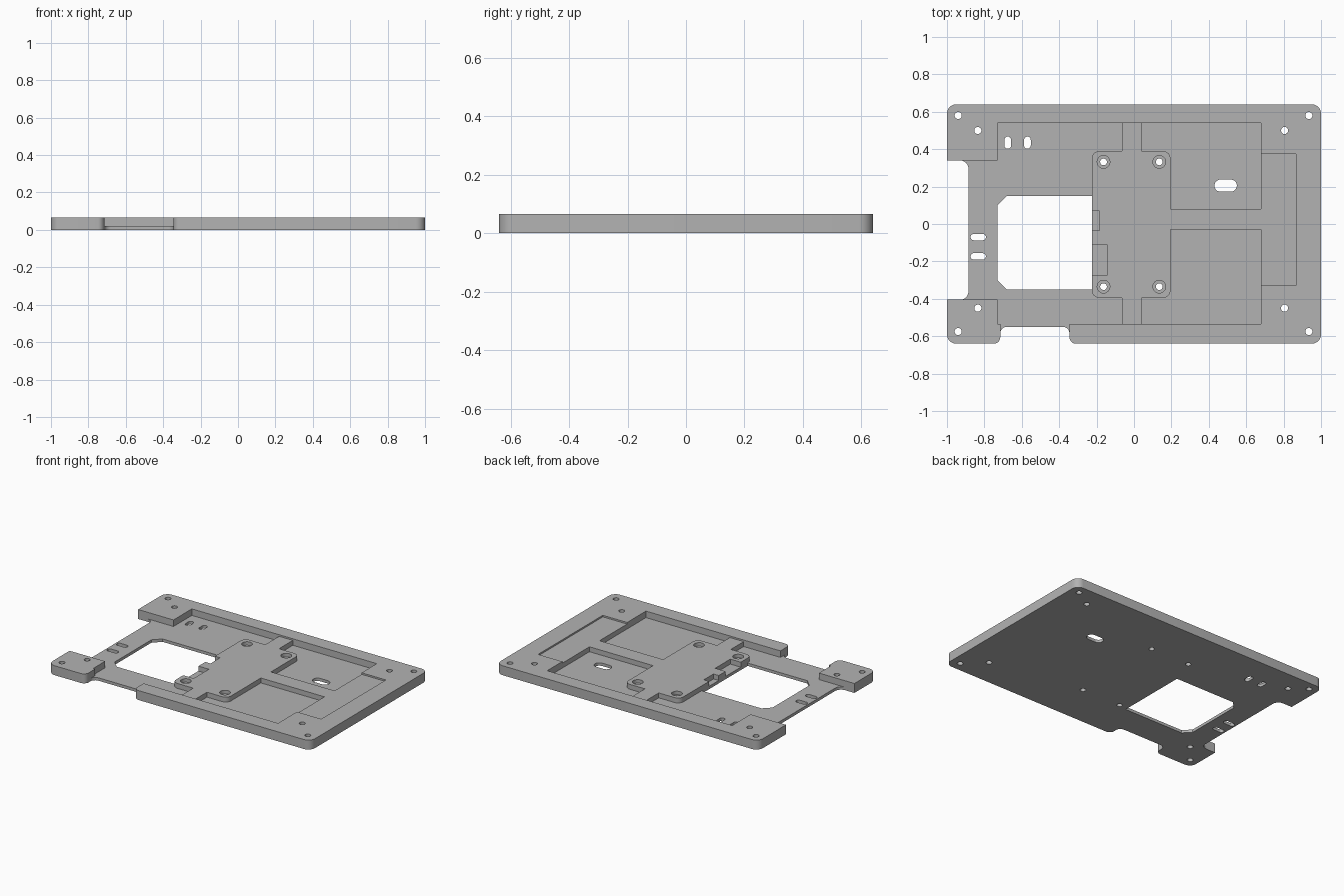
import bpy, bmesh
from math import sin, cos, pi, radians
from mathutils import Vector

cube = bpy.data.objects.get("Cube")
if cube:
    bpy.data.objects.remove(cube, do_unlink=True)

TOP, STEP, FLOOR = 0.065, 0.054, 0.02

grey = bpy.data.materials.new("plain_grey")
grey.use_nodes = True
grey.diffuse_color = (0.45, 0.45, 0.45, 1)
grey.node_tree.nodes["Principled BSDF"].inputs["Base Color"].default_value = grey.diffuse_color


def fillet(corners, segments=8):
    """Round the right-angled corners of an outline given as (x, y, radius)."""
    pts = []
    for i, (x, y, r) in enumerate(corners):
        p = Vector((x, y))
        if r == 0:
            pts.append(p)
            continue
        a = (Vector(corners[i - 1][:2]) - p).normalized() * r
        b = (Vector(corners[(i + 1) % len(corners)][:2]) - p).normalized() * r
        for k in range(segments + 1):
            t = pi / 2 * k / segments
            pts.append(p + a * (1 - sin(t)) + b * (1 - cos(t)))
    return pts


def prism(name, pts, z0, z1):
    """Extrude a counter-clockwise outline between two heights."""
    bm = bmesh.new()
    face = bm.faces.new([bm.verts.new((p[0], p[1], z0)) for p in pts])
    top = bmesh.ops.extrude_face_region(bm, geom=[face])["geom"]
    bmesh.ops.translate(bm, vec=(0, 0, z1 - z0),
                        verts=[g for g in top if isinstance(g, bmesh.types.BMVert)])
    bmesh.ops.recalc_face_normals(bm, faces=bm.faces)
    mesh = bpy.data.meshes.new(name)
    bm.to_mesh(mesh)
    bm.free()
    mesh.materials.append(grey)
    obj = bpy.data.objects.new(name, mesh)
    bpy.context.collection.objects.link(obj)
    return obj


def rect(x0, x1, y0, y1):
    return [(x0, y0), (x1, y0), (x1, y1), (x0, y1)]


def slot(x, y, length, width):
    """Round-ended slot; a negative length runs along y; equal sizes give a circle."""
    r, half, n = width / 2, (abs(length) - width) / 2, 12
    pts = []
    for side in (1, -1):
        for k in range(n + (half > 0)):
            t = pi * k / n - pi / 2
            pts.append((side * (half + r * cos(t)), side * r * sin(t)))
    return [(x - v, y + u) if length < 0 else (x + u, y + v) for u, v in pts]


def combine(target, other, operation):
    bpy.context.view_layer.objects.active = target
    mod = target.modifiers.new(operation, 'BOOLEAN')
    mod.operation, mod.solver, mod.object = operation, 'EXACT', other
    bpy.ops.object.modifier_apply(modifier=mod.name)
    bpy.data.objects.remove(other, do_unlink=True)


def cut(target, pts, z0, z1=0.2):
    combine(target, prism("cutter", pts, z0, z1), 'DIFFERENCE')


# Plate blank with the side and front cutouts
plate = prism("mounting_plate", fillet([
    (-1, -.64, .05), (-.715, -.64, .035), (-.715, -.55, .035), (-.345, -.55, .035),
    (-.345, -.64, .035), (1, -.64, .05), (1, .64, .05), (-1, .64, .05),
    (-1, .34, 0), (-.885, .34, .045), (-.885, -.405, .045), (-1, -.405, 0)]), 0, TOP)

# Deep pocket, open to the side and the front, and the shallow recess
cut(plate, [(-.73, -.535), (-.715, -.535), (-.715, -.7), (-.345, -.7), (-.345, -.535),
            (.68, -.535), (.68, .54), (-.73, .54), (-.73, .34), (-1.1, .34),
            (-1.1, -.405), (-.73, -.405)], FLOOR)
cut(plate, rect(.67, .865, -.33, .375), STEP)

# Raised centre platform with two tabs and a bridge to the recess
lo, hi, r = -.395, .39, .04
combine(plate, prism("platform", fillet([
    (-.225, lo, r), (-.065, lo, 0), (-.065, -.56, 0), (.04, -.56, 0), (.04, lo, 0),
    (.195, lo, r), (.195, -.03, 0), (.70, -.03, 0), (.70, .08, 0), (.195, .08, 0),
    (.195, hi, r), (.04, hi, 0), (.04, .56, 0), (-.065, .56, 0), (-.065, hi, 0),
    (-.225, hi, r)]), FLOOR / 2, STEP), 'UNION')

# Window with two clipped corners
cut(plate, fillet([(-.73, -.35, .05), (-.225, -.35, 0), (-.225, .15, 0),
                   (-.73, .15, .05)], 1), -.1)

# Notches in the platform edge
cut(plate, rect(-.3, -.185, -.035, .07), FLOOR)
cut(plate, rect(-.3, -.145, -.275, -.11), FLOOR)

# Corner screw holes
for x, y in [(-.94, .58), (.935, .58), (-.94, -.575), (.935, -.575),
             (-.835, .5), (.805, .5), (-.835, -.45), (.805, -.45)]:
    cut(plate, slot(x, y, .038, .038), -.1)

# Counterbored platform holes
for x in (-.163, .135):
    for y in (-.335, .332):
        cut(plate, slot(x, y, .068, .068), .03)
        cut(plate, slot(x, y, .036, .036), -.1)

# Slots through the floor
for x, y, length, width in [(.49, .205, .12, .065), (-.675, .435, -.065, .036),
                            (-.57, .435, -.065, .036), (-.833, -.07, .082, .034),
                            (-.833, -.173, .082, .034)]:
    cut(plate, slot(x, y, length, width), -.1)

# Smooth the rounded walls, keep the machined edges sharp
bpy.ops.object.select_all(action='DESELECT')
plate.select_set(True)
bpy.context.view_layer.objects.active = plate
bpy.ops.object.shade_smooth_by_angle(angle=radians(30))
